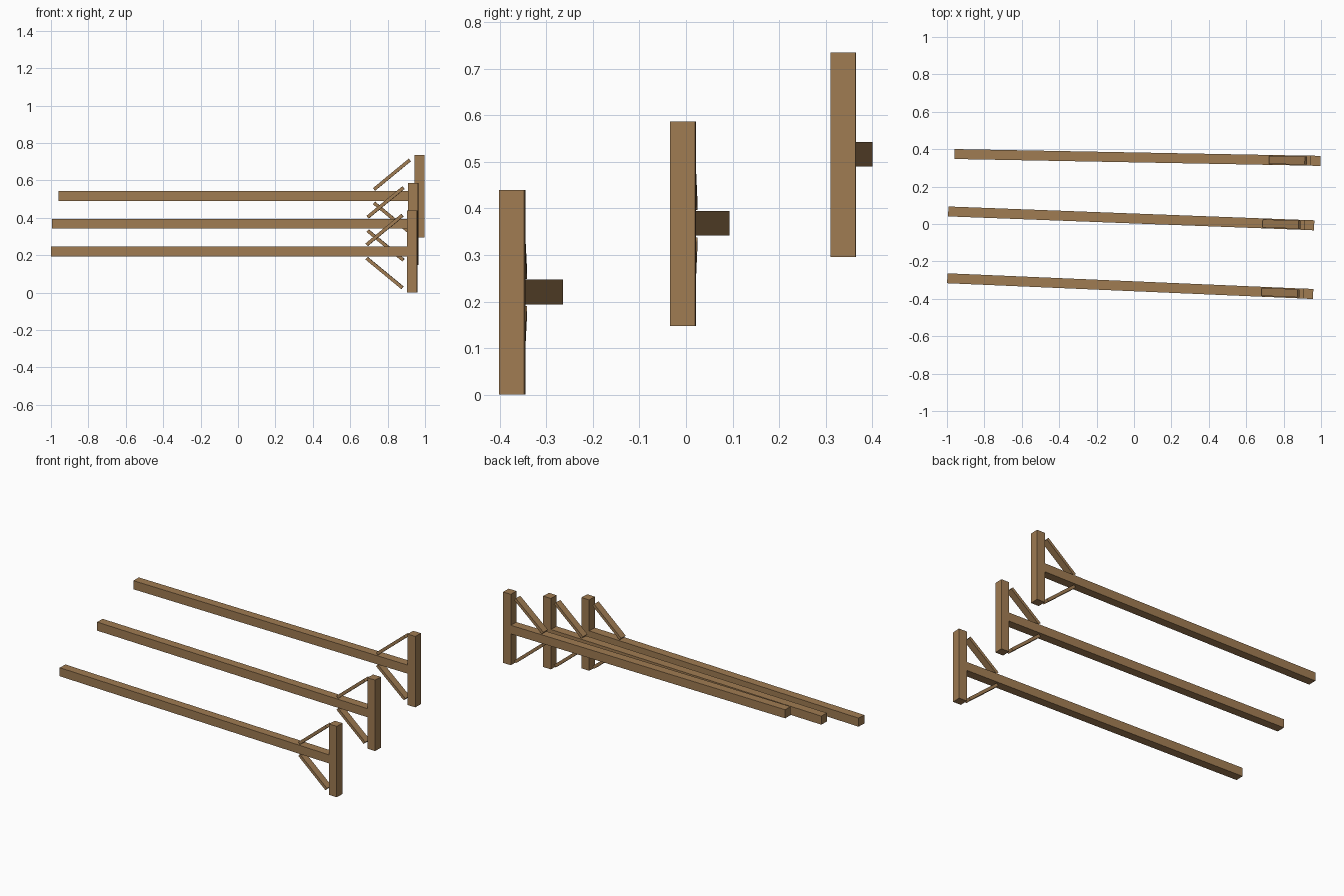
import bpy
from math import radians
from mathutils import Matrix

cube = bpy.data.objects.get("Cube")
if cube:
    bpy.data.objects.remove(cube, do_unlink=True)

# Single timber colour
wood = bpy.data.materials.new("brown_wood")
wood.use_nodes = True
colour = (0.35, 0.2, 0.085, 1)
wood.diffuse_color = colour
bsdf = wood.node_tree.nodes["Principled BSDF"]
bsdf.inputs["Base Color"].default_value = colour
bsdf.inputs["Roughness"].default_value = 0.9

POST_WIDTH = 0.0537
POST_HEIGHT = 0.439
BEAM_REACH = 1.931
BRACE_TILT = 39.5


def timber(name, frame, centre, size, tilt=0):
    """Square-cut timber placed in the frame's local axes."""
    bpy.ops.mesh.primitive_cube_add(size=1)
    obj = bpy.context.object
    obj.name = name
    obj.data.transform(Matrix.Diagonal((*size, 1)))
    obj.matrix_world = (frame @ Matrix.Translation(centre)
                        @ Matrix.Rotation(radians(-tilt), 4, "Y"))
    obj.data.materials.append(wood)


def braced_beam(label, position, yaw):
    frame = Matrix.Translation(position) @ Matrix.Rotation(radians(yaw), 4, "Z")
    half = POST_WIDTH / 2
    # Upright post with a long beam running away from it
    timber(label + "_post", frame, (0, 0, 0),
           (POST_WIDTH, POST_WIDTH, POST_HEIGHT))
    timber(label + "_beam", frame, (-(BEAM_REACH + half) / 2, 0, 0.001),
           (BEAM_REACH - half, 0.053, 0.053))
    # Mirrored diagonal braces above and below the beam
    for side, s in (("upper", 1), ("lower", -1)):
        timber(label + "_" + side + "_brace", frame, (-0.1475, 0, s * 0.115),
               (0.248, 0.043, 0.018), s * BRACE_TILT)


# Three stepped rows, each turned slightly differently
braced_beam("front", (0.931, -0.373, 0.2195), -2.46)
braced_beam("middle", (0.9365, -0.006, 0.367), -2.17)
braced_beam("back", (0.9705, 0.338, 0.515), -1.07)
